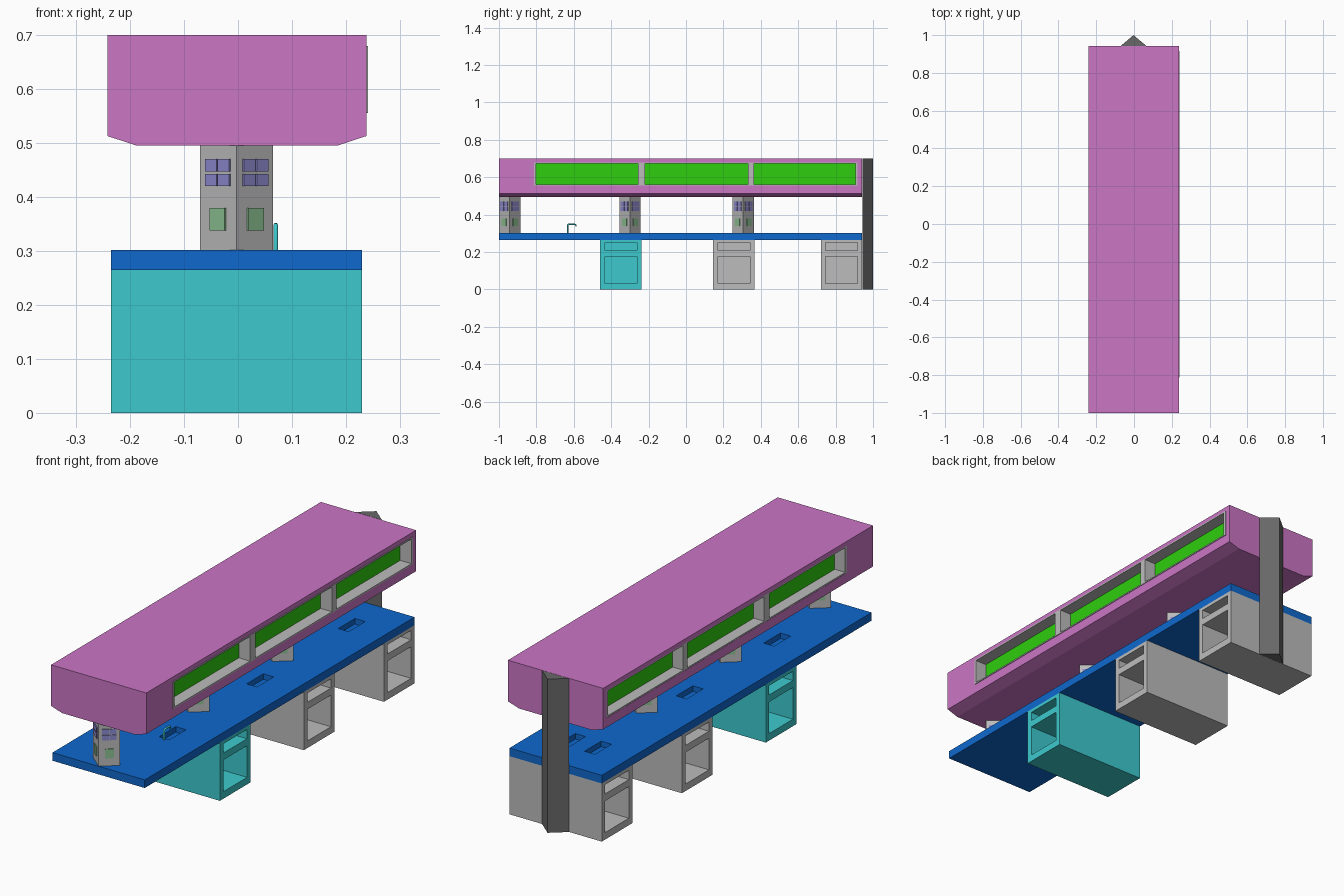
import bpy, bmesh, math
from mathutils import Vector, Matrix

if "Cube" in bpy.data.objects:
    bpy.data.objects.remove(bpy.data.objects["Cube"])


def material(name, r, g, b):
    lin = [((c / 255 + 0.055) / 1.055) ** 2.4 for c in (r, g, b)]
    m = bpy.data.materials.new(name)
    m.diffuse_color = (*lin, 1)
    m.use_nodes = True
    m.node_tree.nodes["Principled BSDF"].inputs["Base Color"].default_value = m.diffuse_color
    return m


PINK = material("pink", 203, 118, 197)
BLUE = material("blue", 15, 104, 205)
TEAL = material("teal", 61, 202, 206)
GREY = material("light grey", 188, 188, 188)
DARK = material("dark grey", 104, 104, 104)
GREEN = material("bright green", 46, 206, 14)
PURPLE = material("purple", 142, 138, 208)
SAGE = material("sage green", 140, 192, 146)


def make(name, bm, mat):
    bmesh.ops.recalc_face_normals(bm, faces=bm.faces)
    me = bpy.data.meshes.new(name)
    bm.to_mesh(me)
    bm.free()
    if mat:
        me.materials.append(mat)
    ob = bpy.data.objects.new(name, me)
    bpy.context.collection.objects.link(ob)
    return ob


def add_box(bm, lo, hi, mtx=Matrix()):
    lo, hi = Vector(lo), Vector(hi)
    bmesh.ops.create_cube(bm, size=1, matrix=mtx @ Matrix.Translation((lo + hi) / 2)
                          @ Matrix.Diagonal((*(hi - lo), 1)))


def boxes(name, pairs, mat, mtx=Matrix()):
    bm = bmesh.new()
    for lo, hi in pairs:
        add_box(bm, lo, hi, mtx)
    return make(name, bm, mat)


def prism(name, pts, offset, mat):
    """Extrude a closed 3D outline along offset."""
    bm = bmesh.new()
    f = bm.faces.new([bm.verts.new(p) for p in pts])
    ext = bmesh.ops.extrude_face_region(bm, geom=[f])
    bmesh.ops.translate(bm, vec=offset,
                        verts=[v for v in ext["geom"] if isinstance(v, bmesh.types.BMVert)])
    return make(name, bm, mat)


def cut(ob, pairs):
    cutter = boxes("cutter", pairs, None)
    cutter.hide_render = True
    mod = ob.modifiers.new("cut", "BOOLEAN")
    mod.operation, mod.solver, mod.object = "DIFFERENCE", "EXACT", cutter
    bpy.context.view_layer.objects.active = ob
    bpy.ops.object.modifier_apply(modifier=mod.name)
    bpy.data.objects.remove(cutter)


CX = -0.0025   # shared centre line of the furniture

# Overhead cabinet with chamfered underside
shelf = prism("overhead_cabinet",
              [(-0.242, -1, 0.70), (0.238, -1, 0.70), (0.238, -1, 0.513), (0.183, -1, 0.495),
               (-0.187, -1, 0.495), (-0.242, -1, 0.513)], (0, 1.942, 0), PINK)
Y0, Y1, Z0, Z1 = -0.813, 0.917, 0.556, 0.68
cut(shelf, [((0.18, Y0, Z0), (0.3, Y1, Z1)), ((-0.3, Y0, Z0), (-0.184, Y1, Z1))])

# Recessed green bays with grey frame on both long sides
for side, xa, xb in (("right", 0.18, 0.241), ("left", -0.241, -0.184)):
    rails = [((xa, Y0, Z0), (xb, Y1, Z0 + 0.006)), ((xa, Y0, Z1 - 0.006), (xb, Y1, Z1))]
    for ya, yb in ((Y0, Y0 + 0.011), (-0.257, -0.219), (0.332, 0.364), (Y1 - 0.012, Y1)):
        rails.append(((xa, ya, Z0 + 0.006), (xb, yb, Z1 - 0.006)))
    boxes(f"bay_frame_{side}", rails, GREY)
    xi = xa if side == "right" else xb - 0.004
    boxes(f"bay_panel_{side}", [((xi, Y0 + 0.005, Z0 + 0.003), (xi + 0.004, Y1 - 0.005, Z1 - 0.003))], GREEN)

# Worktop with three pairs of small sinks
top = boxes("worktop", [((-0.235, -1, 0.265), (0.23, 0.942, 0.302))], BLUE)
cut(top, [((CX + s * 0.065 - 0.026, y - 0.06, 0.277), (CX + s * 0.065 + 0.026, y + 0.06, 0.35))
          for s in (-1, 1) for y in (-0.56, 0.07, 0.73)])

# Base cabinets with open drawer and door bays on both sides
for name, y, mat in (("front_base_cabinet", -0.459, TEAL), ("middle_base_cabinet", 0.145, GREY),
                     ("back_base_cabinet", 0.722, GREY)):
    cab = boxes(name, [((-0.235, y, 0), (0.23, y + 0.22, 0.265))], mat)
    cut(cab, [((xa, y + 0.025, za), (xb, y + 0.196, zb))
              for xa, xb in ((-0.4, -0.085), (0.08, 0.4))
              for za, zb in ((0.032, 0.176), (0.208, 0.25))])

# Diamond service pillars with socket plates on all four faces
HX, HY = 0.0675, 0.057
for i, yc in enumerate((-0.943, -0.299, 0.306), 1):
    c = Vector((CX, yc, 0))
    pts = [c + Vector(p) for p in ((HX, 0, 0.302), (0, HY, 0.302), (-HX, 0, 0.302), (0, -HY, 0.302))]
    prism(f"pillar_{i}", pts, (0, 0, 0.193), GREY)
    for k in range(4):
        a, b = pts[k], pts[(k + 1) % 4]
        u = (b - a).normalized()
        n = Vector((u.y, -u.x, 0))
        mid = (a + b) / 2
        m = Matrix(((u.x, n.x, 0, mid.x), (u.y, n.y, 0, mid.y), (0, 0, 1, 0), (0, 0, 0, 1)))
        boxes(f"pillar_{i}_sockets_{k + 1}",
              [((ua, -0.002, za), (ua + 0.028, 0.004, za + 0.023))
               for ua in (-0.0295, 0.0015) for za in (0.42, 0.447)], PURPLE, m)
        boxes(f"pillar_{i}_switch_{k + 1}",
              [((-0.0185, -0.002, 0.338), (0.0185, 0.004, 0.38))], SAGE, m)

# Triangular service column at the back
prism("back_column", [(CX - HX, 0.943, 0), (CX + HX, 0.943, 0), (CX, 1.0, 0)], (0, 0, 0.70), DARK)

# Tap over the front right sink
cu = bpy.data.curves.new("tap", "CURVE")
cu.dimensions = "3D"
cu.bevel_depth, cu.bevel_resolution, cu.use_fill_caps = 0.0045, 1, True
sp = cu.splines.new("POLY")
path = [(-0.633, 0.300), (-0.633, 0.342), (-0.630, 0.348), (-0.594, 0.348), (-0.588, 0.345), (-0.588, 0.336)]
sp.points.add(len(path) - 1)
for p, (y, z) in zip(sp.points, path):
    p.co = (0.07, y, z, 1)
cu.materials.append(TEAL)
tap = bpy.data.objects.new("tap", cu)
bpy.context.collection.objects.link(tap)
bpy.ops.object.select_all(action="DESELECT")
tap.select_set(True)
bpy.context.view_layer.objects.active = tap
bpy.ops.object.convert(target="MESH")
